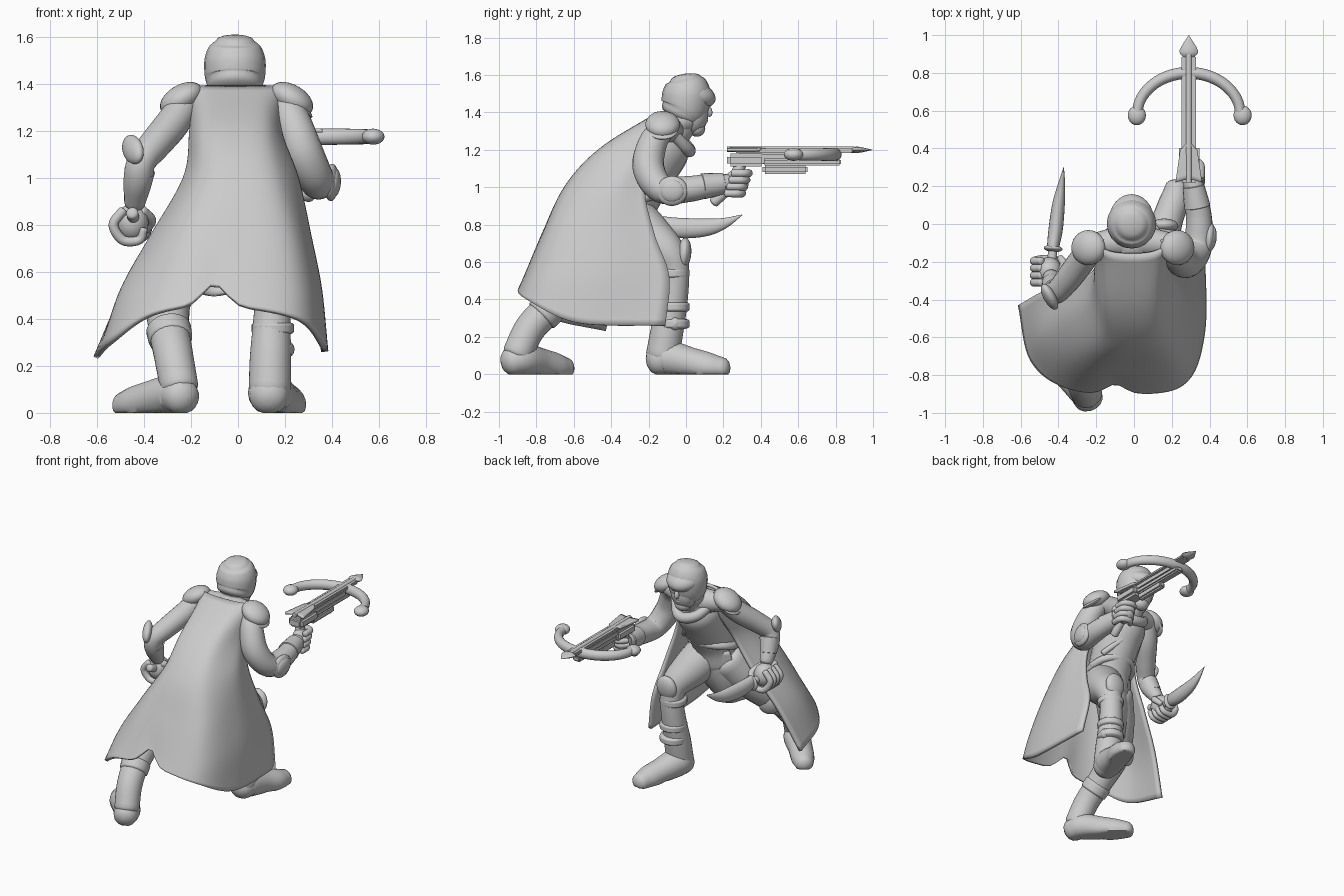
import bpy, bmesh, math
from mathutils import Vector, Matrix

cube = bpy.data.objects.get("Cube")
if cube:
    bpy.data.objects.remove(cube)

grey = bpy.data.materials.new("plain grey")
grey.use_nodes = True
grey.diffuse_color = (0.6, 0.6, 0.6, 1)
grey.node_tree.nodes["Principled BSDF"].inputs["Base Color"].default_value = (0.6, 0.6, 0.6, 1)


def finish(name, bm, angle=50):
    """Turn a bmesh into a smooth shaded grey object."""
    bmesh.ops.recalc_face_normals(bm, faces=bm.faces)
    mesh = bpy.data.meshes.new(name)
    bm.to_mesh(mesh)
    bm.free()
    mesh.materials.append(grey)
    obj = bpy.data.objects.new(name, mesh)
    bpy.context.collection.objects.link(obj)
    bpy.ops.object.select_all(action="DESELECT")
    obj.select_set(True)
    bpy.context.view_layer.objects.active = obj
    bpy.ops.object.shade_smooth_by_angle(angle=math.radians(angle))
    return obj


def spline(points, steps):
    """Smooth curve through points of any dimension."""
    pts = [Vector(p) for p in points]
    pts = [2 * pts[0] - pts[1]] + pts + [2 * pts[-1] - pts[-2]]
    out = []
    for a, b, c, d in zip(pts, pts[1:], pts[2:], pts[3:]):
        for i in range(steps):
            t = i / steps
            out.append(b + (c - a) * t / 2 + (a * 2 - b * 5 + c * 4 - d) * t * t / 2
                       + (b * 3 - a - c * 3 + d) * t ** 3 / 2)
    return out + [pts[-2]]


def tube(name, points, flat=(1, 1), up=(0, 0, 1), dome=0.5, floor=False, sides=20, steps=6):
    """Limb through (x, y, z, radius) points, with domed ends."""
    path = spline(points, steps)
    pos, rad = [p.to_3d() for p in path], [max(p[3], 0.002) for p in path]
    arcs = [math.radians(a) for a in (25, 50, 72, 88)]
    first, last = (pos[0] - pos[1]).normalized(), (pos[-1] - pos[-2]).normalized()
    head = [(pos[0] + first * rad[0] * dome * math.sin(a), rad[0] * math.cos(a)) for a in reversed(arcs)]
    tail = [(pos[-1] + last * rad[-1] * dome * math.sin(a), rad[-1] * math.cos(a)) for a in arcs]
    rings = head + list(zip(pos, rad)) + tail
    bm, loops, normal = bmesh.new(), [], Vector(up)
    for i, (p, r) in enumerate(rings):
        tangent = (rings[min(i + 1, len(rings) - 1)][0] - rings[max(i - 1, 0)][0]).normalized()
        normal = (normal - tangent * normal.dot(tangent)).normalized()
        side = tangent.cross(normal)
        loop = []
        for k in range(sides):
            a = math.tau * k / sides
            v = p + side * math.cos(a) * r * flat[0] + normal * math.sin(a) * r * flat[1]
            if floor:
                v.z = max(v.z, 0)
            loop.append(bm.verts.new(v))
        loops.append(loop)
    for a, b in zip(loops, loops[1:]):
        for k in range(sides):
            n = (k + 1) % sides
            bm.faces.new((a[k], a[n], b[n], b[k]))
    bm.faces.new(loops[0])
    bm.faces.new(loops[-1])
    return finish(name, bm)


def ball(name, centre, size, aim=(0, 0, 1)):
    """Ellipsoid whose z axis points along aim."""
    bm = bmesh.new()
    turn = Vector((0, 0, 1)).rotation_difference(Vector(aim)).to_matrix().to_4x4()
    bmesh.ops.create_uvsphere(bm, u_segments=24, v_segments=14, radius=1,
                              matrix=Matrix.Translation(centre) @ turn @ Matrix.Diagonal((*size, 1)))
    return finish(name, bm)


def box(name, centre, size):
    bm = bmesh.new()
    bmesh.ops.create_cube(bm, size=1, matrix=Matrix.Translation(centre) @ Matrix.Diagonal((*size, 1)))
    bmesh.ops.bevel(bm, geom=bm.edges[:], offset=min(size) * 0.25, segments=2, affect="EDGES")
    return finish(name, bm)


def sheet(name, rows, thickness):
    """Cloth surface through a grid of points."""
    columns = [spline(c, 8) for c in zip(*[spline(r, 8) for r in rows])]
    bm = bmesh.new()
    grid = [[bm.verts.new(p) for p in c] for c in columns]
    for a, b in zip(grid, grid[1:]):
        for k in range(len(a) - 1):
            bm.faces.new((a[k], a[k + 1], b[k + 1], b[k]))
    obj = finish(name, bm)
    mod = obj.modifiers.new("thickness", "SOLIDIFY")
    mod.thickness, mod.offset = thickness, 0
    return obj


def level(z, *xy):
    return [(x, y, z) for x, y in xy]


# Cape, open at the chest
cape = sheet("cape", [
    level(1.385, (.15, -.08), (.165, -.12), (.1, -.15), (-.01, -.16), (-.12, -.15), (-.18, -.12), (-.17, -.08)),
    level(1.2, (.15, -.13), (.175, -.25), (.12, -.42), (-.01, -.455), (-.14, -.42), (-.195, -.25), (-.18, -.13)),
    level(1.0, (.22, -.22), (.245, -.4), (.16, -.6), (0, -.64), (-.15, -.6), (-.22, -.42), (-.21, -.25)),
    level(.75, (.28, -.17), (.3, -.45), (.22, -.71), (-.02, -.76), (-.25, -.72), (-.36, -.52), (-.34, -.3)),
    level(.52, (.32, -.09), (.345, -.5), (.25, -.8), (-.05, -.86), (-.32, -.82), (-.48, -.62), (-.48, -.36)),
    [(.365, -.11, .26), (.365, -.58, .275), (.25, -.85, .4), (-.08, -.89, .455),
     (-.36, -.86, .42), (-.54, -.72, .3), (-.605, -.43, .235)]], 0.022)
# Narrow notch in the back hem
for v in cape.data.vertices:
    if v.co.y < -.6:
        pull = math.exp(-((v.co.x + .1) / .07) ** 2) * min(1, max(0, (.75 - v.co.z) / .29))
        v.co.z += .09 * pull
        v.co.y += .05 * pull

# Torso, neck and clothing
tube("torso", [(-.03, -.33, .8, .15), (-.02, -.29, .93, .145), (-.01, -.2, 1.1, .155),
               (-.01, -.13, 1.23, .16), (-.01, -.07, 1.32, .1)], up=(0, 1, 0))
tube("neck", [(-.01, -.08, 1.26, .085), (-.01, 0, 1.38, .085)])
tube("shoulder_line", [(-.22, -.11, 1.32, .06), (-.01, -.09, 1.3, .085), (.21, -.11, 1.32, .06)])
tube("chest_scarf", [(-.15, -.08, 1.3, .03), (-.07, 0, 1.22, .035), (.05, .01, 1.2, .035), (.14, -.08, 1.3, .03)])
tube("chest_strap", [(-.14, -.08, 1.26, .02), (0, -.04, 1.12, .02), (.13, -.17, .98, .02)])
belt = [(-.02 + .15 * math.cos(a), -.28 + .15 * math.sin(a), .93 + .04 * math.sin(a), .026)
        for a in [math.tau * i / 12 for i in range(13)]]
tube("belt", belt, steps=3)
sheet("tunic_flap", [[(-.17, -.25, .9), (-.04, -.17, .9), (.08, -.18, .88)],
                     [(-.21, -.3, .7), (-.09, -.23, .68), (.05, -.24, .68)],
                     [(-.23, -.38, .54), (-.11, -.31, .5), (.03, -.35, .53)]], .02)

# Hooded head with brow peak, face and nose
tube("hood", [(-.013, -.025, 1.385, .115), (-.013, -.005, 1.43, .128), (-.013, .003, 1.5, .13),
              (-.013, .003, 1.555, .112), (-.013, 0, 1.583, .082)], up=(0, 1, 0), dome=.3)
ball("hood_peak", (-.013, .025, 1.5), (.118, .137, .075), (0, .28, 1))
ball("hood_drape", (-.013, -.015, 1.36), (.105, .095, .08), (0, -.4, 1))
ball("face", (-.013, .04, 1.39), (.09, .08, .11), (0, .1, 1))
ball("jaw", (-.013, .058, 1.315), (.055, .045, .045))
ball("nose", (-.013, .117, 1.41), (.017, .022, .035), (0, -.4, 1))
tube("mouth", [(-.043, .09, 1.355, .012), (-.013, .105, 1.357, .013), (.017, .09, 1.355, .012)])

# Shoulder guards
for s, name in ((1, "crossbow"), (-1, "dagger")):
    ball(name + "_shoulder_guard", (s * .235 - .006, -.125, 1.335), (.1, .093, .06), (s * .6, 0, 1))
    ball(name + "_shoulder_guard_rim", (s * .255 - .006, -.125, 1.31), (.085, .085, .02), (s * .8, 0, 1))

# Arm that aims the crossbow
tube("crossbow_arm", [(.2, -.12, 1.32, .065), (.235, -.18, 1.23, .078), (.28, -.2, 1.1, .085),
                      (.335, -.13, .99, .076), (.345, .01, .99, .07), (.33, .13, 1.01, .062), (.31, .23, 1.02, .05)])
tube("crossbow_glove_cuff", [(.335, .09, 1.005, .07), (.315, .2, 1.02, .058)], dome=.1)
ball("crossbow_elbow_pad", (.398, -.075, .98), (.08, .085, .03), (1, -.1, -.05))
ball("crossbow_elbow_pad_boss", (.412, -.075, .98), (.06, .065, .025), (1, -.1, -.05))
ball("crossbow_hand", (.305, .27, 1.025), (.05, .065, .07))
for i in range(4):
    y, z = .3 - .012 * i, 1.075 - .036 * i
    tube("crossbow_finger_%d" % i, [(.355, y - .05, z, .02), (.35, y + .015, z, .021),
                                   (.295, y + .035, z, .021), (.255, y, z, .018)])

# Arm that holds the dagger
tube("dagger_arm", [(-.22, -.12, 1.32, .065), (-.28, -.2, 1.23, .072), (-.355, -.3, 1.14, .068),
                    (-.41, -.36, 1.07, .062), (-.425, -.34, .99, .062), (-.44, -.28, .89, .044)])
tube("dagger_glove_cuff", [(-.418, -.35, 1.03, .066), (-.435, -.31, .94, .054)], dome=.1)
ball("dagger_elbow_pad", (-.447, -.385, 1.12), (.055, .082, .032), (-1, -.6, .15))
ball("dagger_hand", (-.45, -.25, .81), (.07, .075, .08))
for i in range(4):
    y = -.31 + .038 * i
    tube("dagger_finger_%d" % i, [(-.49, y, .86, .02), (-.53, y, .8, .021), (-.49, y + .01, .735, .021),
                                 (-.42, y + .01, .735, .019), (-.4, y, .78, .016)])
tube("dagger_thumb", [(-.41, -.27, .86, .024), (-.37, -.22, .82, .022), (-.39, -.18, .78, .018)])

# Dagger
tube("dagger_grip", [(-.45, -.36, .85, .026), (-.44, -.25, .81, .024), (-.43, -.13, .79, .024)])
ball("dagger_guard", (-.428, -.13, .79), (.05, .055, .018), (.1, 1, -.1))
tube("dagger_blade", [(-.43, -.13, .8, .045), (-.415, -.03, .782, .054), (-.4, .1, .785, .048),
                      (-.385, .2, .806, .03), (-.372, .3, .852, .002)], flat=(.7, 1), dome=.1)

# Crossbow stock, rail and bolt
box("crossbow_rail", (.29, .575, 1.195), (.078, .63, .024))
box("crossbow_stock", (.29, .52, 1.165), (.065, .5, .05))
box("crossbow_underside", (.29, .62, 1.135), (.06, .42, .04))
box("crossbow_fore_block", (.29, .53, 1.095), (.045, .24, .05))
box("crossbow_rear_block", (.292, .32, 1.145), (.11, .2, .07))
tube("crossbow_grip", [(.29, .29, 1.12, .033), (.3, .25, 1.02, .03), (.3, .15, .92, .028)], steps=4)
tube("crossbow_bolt", [(.29, .22, 1.203, .016), (.29, .9, 1.2, .018)], dome=.1, sides=10)
tube("bolt_head", [(.29, .88, 1.2, .02), (.29, .915, 1.2, .05), (.29, .998, 1.2, .002)],
     flat=(1, .35), dome=.2, sides=8, steps=3)
for s in (-1, 1):
    sheet("bolt_feather_%d" % s, [[(.29, .24, 1.205), (.29, .44, 1.205)],
                                  [(.29 + s * .07, .22, 1.2), (.29 + s * .045, .39, 1.2)]], .016)

# Crossbow limbs, with rounded tips
bow = [(.29 + .275 * math.cos(a), .575 + .225 * math.sin(a), 1.175, .03 + .005 * math.sin(a))
       for a in [math.pi * i / 10 for i in range(11)]]
tube("crossbow_bow", bow, flat=(.9, 1), steps=3)
for s in (-1, 1):
    ball("bow_tip_%d" % s, (.295 + s * .28, .575, 1.175), (.048, .052, .034))

# Forward leg, planted
tube("forward_leg", [(.04, -.28, .81, .14), (.095, -.19, .73, .125), (.145, -.1, .65, .098),
                     (.155, -.06, .56, .078), (.145, -.07, .4, .08), (.138, -.1, .24, .088), (.135, -.125, .1, .09)])
tube("forward_boot", [(.13, -.15, .075, .085), (.14, -.09, .085, .095), (.18, .03, .06, .082),
                      (.212, .12, .038, .078), (.225, .19, .03, .062)], floor=True, dome=.75)
ball("forward_knee_pad", (.16, -.01, .645), (.075, .038, .085), (.02, .1, 1))
for i, z in enumerate((.54, .36, .27)):
    tube("forward_leg_strap_%d" % i, [(.148, -.07, z - .015, .09), (.148, -.07, z + .015, .09)],
         up=(0, 1, 0), dome=.2)
ball("forward_leg_buckle", (.21, -.06, .27), (.03, .03, .035))

# Trailing leg, pushing off
tube("trailing_leg", [(-.1, -.33, .8, .13), (-.2, -.42, .65, .12), (-.29, -.55, .5, .1),
                      (-.295, -.71, .37, .088), (-.275, -.83, .25, .084), (-.25, -.9, .11, .082)])
tube("trailing_boot", [(-.24, -.93, .07, .078), (-.27, -.87, .08, .088), (-.36, -.78, .06, .08),
                       (-.435, -.7, .038, .076), (-.48, -.65, .03, .062)], floor=True, dome=.75)
tube("trailing_boot_cuff", [(-.295, -.73, .355, .096), (-.287, -.77, .315, .094)], dome=.2)
ball("trailing_knee_pad", (-.33, -.47, .48), (.07, .075, .035), (-.4, 1, -.2))
